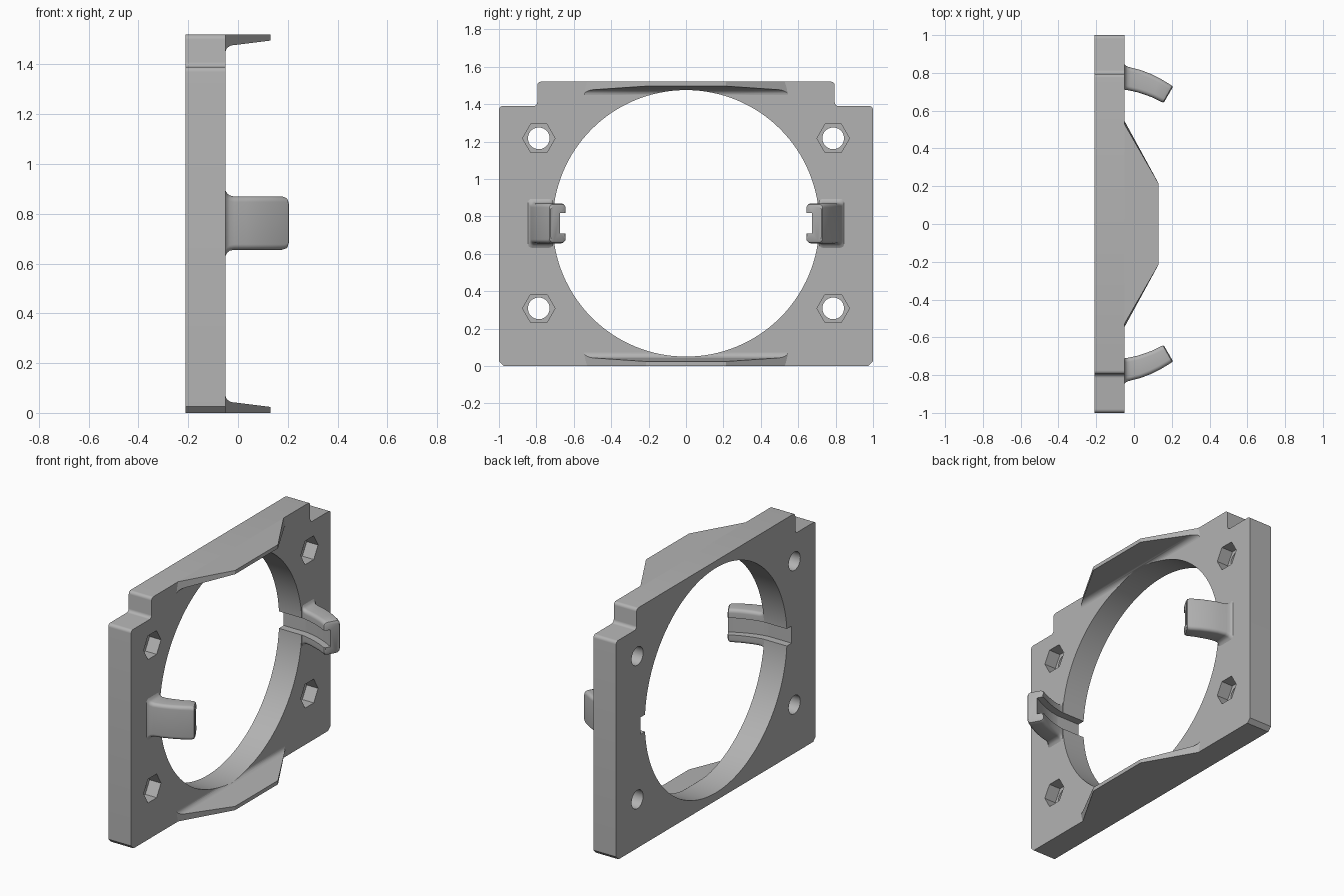
import bpy, bmesh
from math import cos, sin, pi, tau
from mathutils import Vector

cube = bpy.data.objects.get("Cube")
if cube:
    bpy.data.objects.remove(cube, do_unlink=True)

BACK, FACE = -0.21, -0.05       # plate thickness runs along x
MID, HEIGHT = 0.7625, 1.52      # bore centre height, plate height
BORE = 0.7125

grey = bpy.data.materials.new("plain grey")
grey.use_nodes = True
grey.diffuse_color = (0.45, 0.45, 0.45, 1)
grey.node_tree.nodes["Principled BSDF"].inputs["Base Color"].default_value = grey.diffuse_color


def loft(name, rings):
    """Skin closed rings of points and cap both ends."""
    bm = bmesh.new()
    rows = [[bm.verts.new(p) for p in ring] for ring in rings]
    n = len(rows[0])
    for a, b in zip(rows, rows[1:]):
        for i in range(n):
            j = (i + 1) % n
            bm.faces.new((a[i], a[j], b[j], b[i]))
    bm.faces.new(rows[0])
    bm.faces.new(rows[-1])
    bmesh.ops.recalc_face_normals(bm, faces=bm.faces)
    mesh = bpy.data.meshes.new(name)
    bm.to_mesh(mesh)
    bm.free()
    mesh.materials.append(grey)
    ob = bpy.data.objects.new(name, mesh)
    bpy.context.collection.objects.link(ob)
    return ob


def prism_x(name, pts, x0, x1):
    return loft(name, [[(x, y, z) for y, z in pts] for x in (x0, x1)])


def circle(y, z, r, n):
    return [(y + r * cos(tau * i / n), z + r * sin(tau * i / n)) for i in range(n)]


def rounded(corners, steps=5):
    """Round each (y, z, radius) corner; a negative radius gives a chamfer."""
    out = []
    for i, (y, z, r) in enumerate(corners):
        p = Vector((y, z))
        a = Vector(corners[i - 1][:2]) - p
        b = Vector(corners[(i + 1) % len(corners)][:2]) - p
        a, b = a.normalized() * abs(r), b.normalized() * abs(r)
        n = 1 if r < 0 else steps
        for k in range(n + 1):
            t = k / n * pi / 2
            out.append(tuple(p + a * (1 - sin(t)) + b * (1 - cos(t))))
    return out


def cut(ob, cutters):
    bpy.context.view_layer.objects.active = ob
    for c in cutters:
        mod = ob.modifiers.new("cut", 'BOOLEAN')
        mod.operation, mod.solver, mod.object = 'DIFFERENCE', 'EXACT', c
        bpy.ops.object.modifier_apply(modifier=mod.name)
        bpy.data.objects.remove(c, do_unlink=True)


def bore_cutter():
    return prism_x("bore_cutter", circle(0, MID, BORE, 128), -0.4, 0.4)


def channel_cutter(s):
    floor = [(-0.3, 0.758), (FACE, 0.758), (0.01, 0.747), (0.06, 0.731),
             (0.12, 0.705), (0.17, 0.678), (0.25, 0.635)]
    outline = floor + [(0.25, 0.5), (-0.3, 0.5)]
    return loft("channel_cutter", [[(x, s * y, MID + h) for x, y in outline]
                                   for h in (-0.054, 0.054)])


# Mounting plate with stepped top corners and chamfered bottom corners
half = [(1, 0, -0.025), (1, 1.39, 0.02), (0.795, 1.39, 0.02), (0.795, HEIGHT, 0.02)]
outline = half + [(-y, z, r) for y, z, r in reversed(half)]
plate = prism_x("mounting_plate", rounded(outline), BACK, FACE)
cutters = [bore_cutter(), channel_cutter(1), channel_cutter(-1)]
for y in (-0.787, 0.787):
    for z in (0.308, 1.217):
        cutters.append(prism_x("screw_hole", circle(y, z, 0.058, 40), -0.4, 0.4))
        cutters.append(prism_x("nut_pocket", circle(y, z, 0.087, 6), FACE - 0.08, 0.1))
cut(plate, cutters)

# Tapered flanges along the top and bottom edges
section = [(FACE - 0.01, 0), (0.13, 0), (0.13, 0.024), (-0.015, 0.042)]
section += [(-0.015 - 0.035 * sin(t), 0.071 - 0.029 * cos(t))
            for t in (k * pi / 12 for k in range(1, 7))]
section.append((FACE - 0.01, 0.071))


def flange_ring(side, top):
    ring = []
    for x, h in section:
        width = 0.545 - 0.33 * max(0, x - FACE) / 0.18
        ring.append((x, side * width, HEIGHT - h if top else h))
    return ring


for name, top in (("top_flange", True), ("bottom_flange", False)):
    flange = loft(name, [flange_ring(-1, top), flange_ring(1, top)])
    cut(flange, [bore_cutter()])

# Curved side clips: stations are inner (x, y), outer (x, y), half height
stations = [
    ((-0.06, 0.712), (-0.06, 0.846), 0.131),
    ((-0.05, 0.711), (-0.05, 0.846), 0.131),
    ((-0.045, 0.71), (-0.043, 0.838), 0.119),
    ((-0.035, 0.709), (-0.033, 0.833), 0.111),
    ((-0.02, 0.706), (-0.015, 0.828), 0.107),
    ((0.02, 0.697), (0.035, 0.815), 0.107),
    ((0.06, 0.684), (0.085, 0.796), 0.107),
    ((0.10, 0.669), (0.135, 0.772), 0.107),
    ((0.142, 0.648), (0.187, 0.741), 0.107),
    ((0.153, 0.643), (0.202, 0.731), 0.102),
    ((0.160, 0.646), (0.205, 0.724), 0.092),
]


def clip_ring(s, inner, outer, h):
    a, b = Vector(inner), Vector(outer)
    w = (b - a).length
    d = (b - a) / w
    r = 0.022
    ring = []
    for u, v in rounded([(0, -h, r), (w, -h, r), (w, h, r), (0, h, r)]):
        p = a + d * u
        ring.append((p.x, s * p.y, MID + v))
    return ring


for name, s in (("rear_clip", 1), ("front_clip", -1)):
    clip = loft(name, [clip_ring(s, *st) for st in stations])
    cut(clip, [channel_cutter(s)])

# Smooth curved surfaces, keep crisp edges
bpy.ops.object.select_all(action='DESELECT')
for ob in bpy.context.collection.objects:
    if ob.type == 'MESH' and grey.name in ob.data.materials:
        ob.select_set(True)
bpy.context.view_layer.objects.active = plate
bpy.ops.object.shade_smooth_by_angle(angle=pi / 6)
